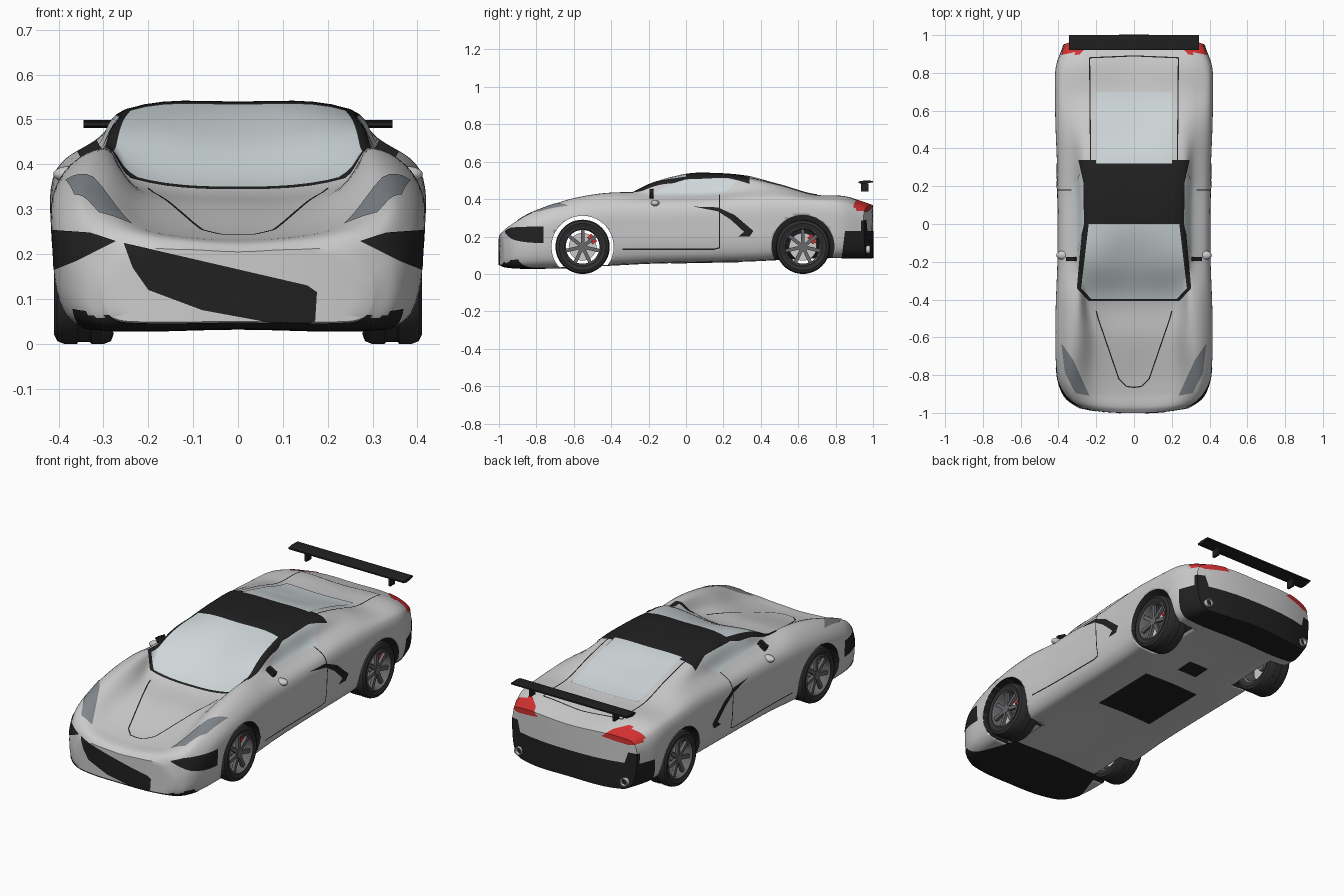
import bpy, bmesh, math
from mathutils import Vector as V, Matrix as M

if "Cube" in bpy.data.objects:
    bpy.data.objects.remove(bpy.data.objects["Cube"])


def mat(name, *c):
    m = bpy.data.materials.new(name)
    m.diffuse_color = (*c, 1)
    m.use_nodes = True
    m.node_tree.nodes["Principled BSDF"].inputs["Base Color"].default_value = m.diffuse_color
    return m


BLACK, TYRE = mat("black", .015, .015, .016), mat("tyre", .03, .03, .03)
GLASS, LAMP = mat("glass", .62, .68, .69), mat("lamp", .22, .24, .26)
RED, RIM = mat("red", .65, .03, .03), mat("rim", .14, .14, .15)


def finish(name, bm, m=None, angle=35, mirror=False):
    me = bpy.data.meshes.new(name)
    bm.to_mesh(me)
    bm.free()
    ob = bpy.data.objects.new(name, me)
    bpy.context.collection.objects.link(ob)
    if m:
        me.materials.append(m)
    bpy.ops.object.select_all(action='DESELECT')
    ob.select_set(True)
    bpy.context.view_layer.objects.active = ob
    bpy.ops.object.shade_smooth_by_angle(angle=math.radians(angle))
    if mirror:
        ob.modifiers.new("mirror", 'MIRROR')
    return ob


def box(name, loc, size, m=None, rot=M(), mirror=False):
    bm = bmesh.new()
    bmesh.ops.create_cube(bm, size=1, matrix=M.Translation(loc) @ rot @ M.Diagonal((*size, 1)))
    return finish(name, bm, m, mirror=mirror)


def cyl(name, r, depth, loc, axis, m=None, n=40, mirror=False):
    bm = bmesh.new()
    rot = M.Rotation(math.pi / 2, 4, 'Y' if axis == 'X' else 'X')
    bmesh.ops.create_cone(bm, cap_ends=True, segments=n, radius1=r, radius2=r, depth=depth,
                          matrix=M.Translation(loc) @ rot)
    return finish(name, bm, m, mirror=mirror)


def lathe(name, prof, loc, m, n=48, mirror=False):
    """Closed (radius, x) profile turned about the x axis."""
    bm = bmesh.new()
    rings = [[bm.verts.new((loc[0] + x, loc[1] + r * math.cos(a), loc[2] + r * math.sin(a))) for r, x in prof]
             for a in (2 * math.pi * i / n for i in range(n))]
    for a, b in zip(rings, rings[1:] + rings[:1]):
        for j in range(len(prof)):
            bm.faces.new((a[j - 1], a[j], b[j], b[j - 1]))
    bmesh.ops.recalc_face_normals(bm, faces=bm.faces)
    return finish(name, bm, m, mirror=mirror)


def curve(pts, n):
    """Smooth curve through the points; first and last only steer the ends."""
    out = []
    for p0, p1, p2, p3 in zip(pts, pts[1:], pts[2:], pts[3:]):
        d = (p2 - p1).length
        a, b = (p2 - p0).normalized() * d, (p3 - p1).normalized() * d
        for t in (k / n for k in range(n)):
            out.append(p1 * (2*t**3 - 3*t*t + 1) + a * (t**3 - 2*t*t + t) + p2 * (3*t*t - 2*t**3) + b * (t**3 - t*t))
    return out + [pts[-2]]


# body stations: y, floor z, half width, shoulder z, crest x z, roof edge x z, centre z
ST = [(-1.0, .05, .30, .15, .24, .205, .12, .21, .205), (-.97, .04, .355, .20, .31, .25, .15, .235, .225),
      (-.9, .035, .39, .25, .335, .30, .18, .25, .235), (-.8, .035, .408, .29, .33, .342, .2, .275, .255),
      (-.6, .04, .415, .34, .31, .405, .2, .325, .31), (-.4, .05, .41, .365, .30, .435, .24, .37, .345),
      (-.2, .06, .403, .365, .305, .43, .268, .475, .457), (0, .065, .402, .37, .305, .43, .245, .515, .53),
      (.15, .068, .403, .375, .305, .435, .25, .52, .535), (.33, .072, .406, .385, .315, .45, .26, .508, .52),
      (.5, .08, .413, .39, .33, .445, .25, .475, .467), (.68, .088, .416, .385, .335, .415, .25, .425, .42),
      (.86, .09, .412, .37, .34, .405, .24, .415, .402), (1.0, .09, .37, .335, .31, .36, .2, .37, .365)]


def section(y, zb, w, zs, xc, zc, xr, zr, zt):
    h = zs - zb
    return [V(p) for p in ((0, y, zb), (.82*w, y, zb), (.95*w, y, zb + .15*h), (w, y, zb + .6*h),
                           (.975*w, y, zs), (xc, y, zc), (xr, y, zr), (0, y, zt))]


flip = lambda p: V((-p.x, p.y, p.z))
cols = list(zip(*[section(*s) for s in ST]))
cols = [curve([2*c[0] - c[1], *c, 2*c[-1] - c[-2]], 8) for c in cols]
rings = []
for row in zip(*cols):
    half = curve([flip(row[1]), *row, flip(row[-2])], 6)
    rings.append(half + [flip(p) for p in half[-2:0:-1]])


def cap(ring):
    c = V((0, ring[0].y, (ring[0].z + ring[42].z) / 2))
    return [[c + (p - c) * f for p in ring] for f in (.85, .65, .4, .2, 0)]


rings = cap(rings[0])[::-1] + rings + cap(rings[-1])
skin = bmesh.new()
grid = []
for ring in rings:
    line = []
    for p in ring:
        k = max(0, (abs(p.y) - .6) / .4) ** 2
        y = p.y - math.copysign(.03 * k * (abs(p.x) / .3) ** 2.5, p.y)
        line.append(skin.verts.new((p.x, y, p.z)))
    grid.append(line)
for a, b in zip(grid, grid[1:]):
    for j in range(len(a)):
        skin.faces.new((a[j - 1], a[j], b[j], b[j - 1]))
bmesh.ops.remove_doubles(skin, verts=skin.verts, dist=1e-5)
bmesh.ops.recalc_face_normals(skin, faces=skin.faces)
skin.normal_update()

# body shell with wheel arches cut out
AXLES, R = ((-.553, .145), (.625, .147)), .166
body = finish("body", skin.copy())
for y, z in AXLES:
    for s in (1, -1):
        cut = cyl("arch_cutter", R, .25, (s * .385, y, z), 'X', n=64)
        bo = body.modifiers.new("arch", 'BOOLEAN')
        bo.operation, bo.solver, bo.object = 'DIFFERENCE', 'EXACT', cut
        bpy.context.view_layer.objects.active = body
        bpy.ops.object.modifier_apply(modifier="arch")
        bpy.data.objects.remove(cut)
body.data.materials.clear()
body.data.materials.append(None)
body.data.materials.append(BLACK)
bm = bmesh.new()
bm.from_mesh(body.data)
gone = []
for f in bm.faces:
    f.material_index = 0
    for y, z in AXLES:
        if all(math.hypot(v.co.y - y, v.co.z - z) < R + .001 and abs(v.co.x) > .255 for v in f.verts):
            if abs(f.normal.x) < .1 or max(abs(v.co.x) for v in f.verts) < .262:
                f.material_index = 1
            if y < 0 and max(abs(v.co.x) for v in f.verts) < .262:
                gone.append(f)
bmesh.ops.delete(bm, geom=gone, context='FACES')
bm.to_mesh(body.data)
bm.free()


def patch(name, axes, polys, keep, m, off=.003, mirror=False):
    """Pieces of the body skin, trimmed to convex outlines and lifted a little."""
    a, b = axes
    out = bpy.data.meshes.new("tmp")
    total = bmesh.new()
    for poly in polys:
        bm = skin.copy()
        bmesh.ops.delete(bm, geom=[f for f in bm.faces if not keep(f.calc_center_median(), f.normal)], context='FACES')
        for v in bm.verts:
            v.co += v.normal * off
        mid = sum((V(p) for p in poly), V((0, 0))) / len(poly)
        for p, q in zip(poly, poly[1:] + poly[:1]):
            p, q = V(p), V(q)
            n = V((q.y - p.y, p.x - q.x))
            n = n if n.dot(p - mid) > 0 else -n
            co, no = V((0, 0, 0)), V((0, 0, 0))
            co[a], co[b], no[a], no[b] = p.x, p.y, n.x, n.y
            bmesh.ops.bisect_plane(bm, geom=bm.verts[:] + bm.edges[:] + bm.faces[:], plane_co=co,
                                   plane_no=no.normalized(), clear_outer=True)
        bm.to_mesh(out)
        bm.free()
        total.from_mesh(out)
    bpy.data.meshes.remove(out)
    return finish(name, total, m, mirror=mirror)


def ribbon(path, w=.003):
    quads = []
    for p, q in zip(path, path[1:]):
        p, q = V(p), V(q)
        n = V((q.y - p.y, p.x - q.x)).normalized() * w
        quads.append([tuple(p + n), tuple(q + n), tuple(q - n), tuple(p - n)])
    return quads


both = lambda pts: pts + [(-x, y) for x, y in pts[::-1]]
TOP, SIDE, FACE = (0, 1), (1, 2), (0, 2)
up = lambda c, n: n.z > .05 and c.z > .15
right = lambda c, n: c.x > .15
right_up = lambda c, n: c.x > -.001 and n.z > .05 and c.z > .15
front = lambda c, n: c.y < -.75 and n.y < 0

# glazing and roof
patch("windscreen_frame", TOP, [both([(.27, .02), (.303, -.34), (.24, -.408)])], up, BLACK, .002)
patch("windscreen", TOP, [both([(.24, 0), (.28, -.34), (.225, -.398)])], up, GLASS, .004)
patch("roof_panel", TOP, [both([(.265, 0), (.268, .22)]), both([(.268, .22), (.295, .34)])], up, BLACK)
patch("rear_window", TOP, [both([(.2, .32), (.2, .7)])], up, GLASS, .004)
patch("side_window", SIDE, [[(-.18, .425), (.2, .425), (.27, .497), (.2, .51), (0, .506), (-.1, .475)]],
      right, GLASS, .004, True)
# front openings and lamps
patch("grille", FACE, [[(-.255, .225), (.155, .13), (.176, .115), (.172, .05), (.14, .04), (.11, .04),
                        (-.08, .075), (-.2, .12), (-.235, .17)]], front, BLACK)
patch("front_intake", FACE, [[(.26, .225), (.33, .248), (.43, .255), (.43, .15), (.36, .185)]],
      lambda c, n: right(c, n) and c.y < -.77, BLACK, .003, True)
patch("headlight", TOP, [[(.235, -.91), (.31, -.895), (.365, -.79), (.385, -.63), (.322, -.72)]],
      right_up, LAMP, .003, True)
# side vent
patch("side_vent", SIDE, [[(.04, .36), (.17, .356), (.17, .335)], [(.17, .356), (.26, .315), (.24, .29), (.17, .335)],
                          [(.26, .315), (.36, .23), (.31, .225), (.24, .29)], [(.36, .23), (.34, .2), (.28, .2), (.31, .225)]],
      right, BLACK, .003, True)
# rear lamps and bumper
patch("tail_light", FACE, [[(.19, .352), (.33, .33), (.43, .345), (.43, .392), (.3, .405), (.23, .385)]],
      lambda c, n: right(c, n) and c.y > .9, RED, .003, True)
patch("rear_bumper", SIDE, [[(.83, .07), (1.1, .07), (1.1, .23), (.85, .23)]], lambda c, n: True, BLACK)
patch("rear_vent", FACE, [[(.31, .225), (.45, .225), (.45, .28), (.33, .29)]],
      lambda c, n: right(c, n) and c.y > .93, BLACK, .003, True)
# underside panels
down = lambda c, n: n.z < -.3
patch("front_undertray", TOP, [both([(.32, -1.1), (.37, -.9), (.27, -.62)])], down, BLACK)
patch("mid_undertray", TOP, [both([(.17, -.08), (.17, .3)]), both([(.06, .42), (.06, .52)])], down, BLACK)
# panel seams
patch("bonnet_seam", TOP, ribbon([(.2, -.46), (.19, -.5), (.08, -.82), (.04, -.86), (0, -.865)]),
      right_up, BLACK, .002, True)
patch("door_seam", SIDE, ribbon([(.18, .43), (.18, .14), (.15, .132), (-.34, .132)]), right, BLACK, .002, True)
patch("engine_lid_seam", TOP, ribbon([(.23, .34), (.235, .88), (0, .89)]), right_up, BLACK, .002, True)

# wheels with spokes, brakes and calipers
X = .343
for label, (y, z) in zip(("front", "rear"), AXLES):
    c = (X, y, .145)
    lathe(label + "_tyre", [(.1, .058), (.125, .067), (.139, .06), (.145, .045), (.145, .016), (.141, .013), (.141, -.013),
                            (.145, -.016), (.145, -.045), (.139, -.06), (.125, -.065), (.1, -.058)], c, TYRE, mirror=True)
    lathe(label + "_rim", [(.105, .06), (.1, .064), (.094, .055), (.09, -.05), (.1, -.056)], c, RIM, mirror=True)
    cyl(label + "_hub", .022, .07, (X + .02, y, .145), 'X', RIM, 20, True)
    cyl(label + "_brake_disc", .074, .012, (X + .005, y, .145), 'X', None, 40, True)
    for i in range(7):
        r = M.Rotation(2 * math.pi * i / 7, 4, 'X')
        box(label + "_spoke", V((X + .045, y, .145)) + r @ V((0, 0, .056)), (.016, .019, .082), RIM, r, True)
    for a in (-60, -42):
        r = M.Rotation(math.radians(a), 4, 'X')
        box(label + "_caliper", V((X + .018, y, .145)) + r @ V((0, 0, .066)), (.03, .028, .03), RED, r, True)
    cyl(label + "_axle", .014, .62, (0, y, .145), 'X', TYRE, 12)

# door mirrors
bm = bmesh.new()
bmesh.ops.create_uvsphere(bm, u_segments=20, v_segments=12, radius=1,
                          matrix=M.Translation((.376, -.165, .378)) @ M.Diagonal((.036, .023, .018, 1)))
finish("door_mirror", bm, None, mirror=True)
box("mirror_stalk", (.325, -.185, .42), (.05, .02, .05), BLACK, M.Rotation(.5, 4, 'Y'), True)

# rear wing
bm = bmesh.new()
prof = [(.922, .486), (.95, .481), (1.0, .49), (1.0, .498), (.95, .499), (.922, .494)]
f = bm.faces.new([bm.verts.new((-.345, y, z)) for y, z in prof])
g = bmesh.ops.extrude_face_region(bm, geom=[f])
bmesh.ops.translate(bm, vec=(.69, 0, 0), verts=[v for v in g["geom"] if isinstance(v, bmesh.types.BMVert)])
bmesh.ops.recalc_face_normals(bm, faces=bm.faces)
finish("rear_wing", bm, BLACK)
box("wing_post", (.25, .955, .462), (.012, .04, .045), BLACK, mirror=True)

# exhaust pipes
lathe_pts = [(.022, 0), (.022, -.09), (.017, -.09), (.017, 0)]
for s in (1, -1):
    pipe = lathe("exhaust_pipe", lathe_pts, (0, 0, 0), None, 24)
    pipe.matrix_world = M.Translation((s * .315, .975, .13)) @ M.Rotation(math.pi / 2, 4, 'Z') @ M.Translation((.01, 0, 0))
skin.free()
